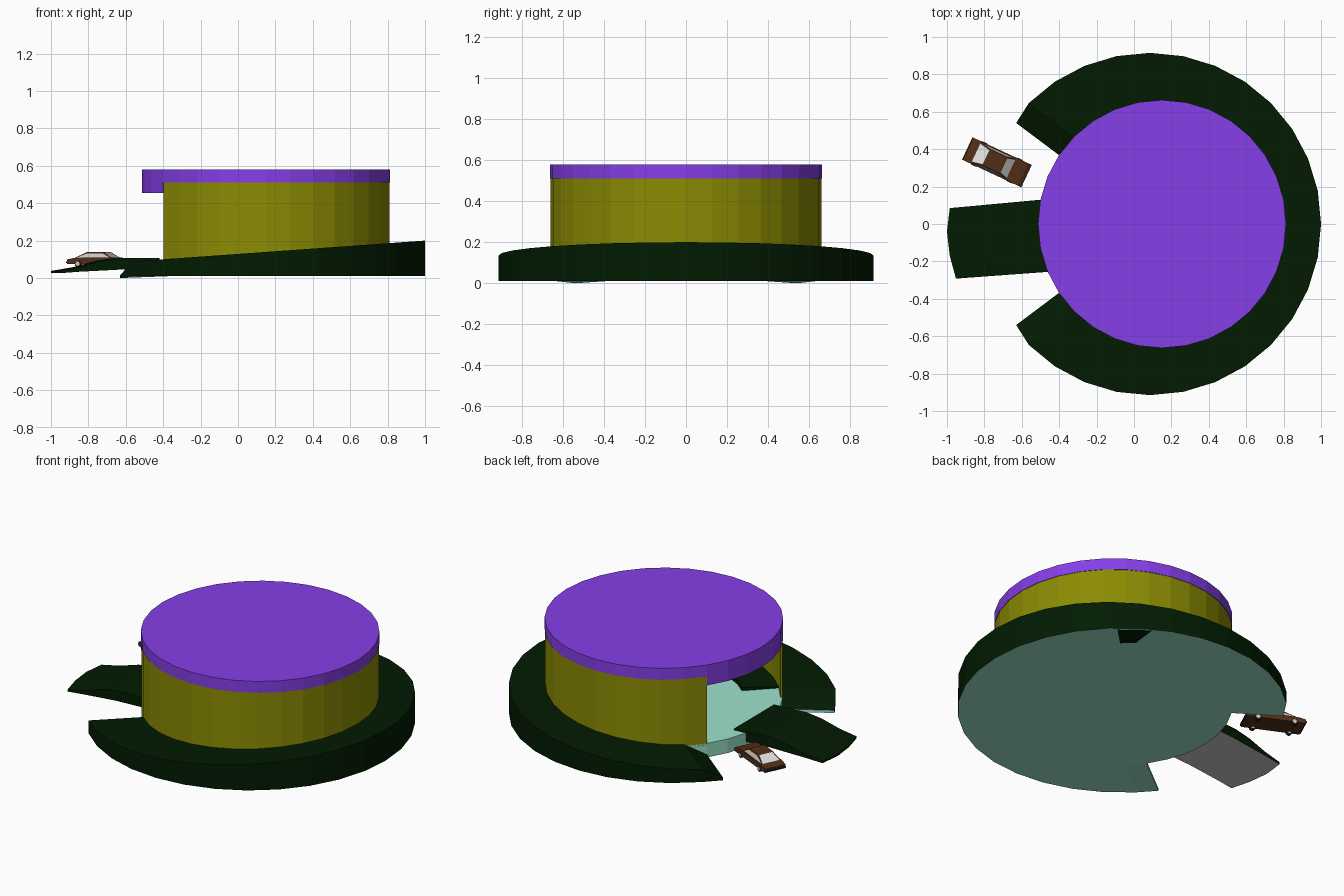
import bpy, bmesh, math
from mathutils import Matrix, Vector

if "Cube" in bpy.data.objects:
    bpy.data.objects.remove(bpy.data.objects["Cube"])


def mat(name, r, g, b):
    m = bpy.data.materials.new(name)
    m.diffuse_color = (r, g, b, 1)
    m.use_nodes = True
    m.node_tree.nodes["Principled BSDF"].inputs["Base Color"].default_value = m.diffuse_color
    return m


PURPLE = mat("roof purple", .265, .055, .90)
OLIVE = mat("wall olive", .26, .26, .001)
GREEN = mat("dark green", .0005, .011, .0005)
MINT = mat("pale mint", .335, .77, .61)
GREY = mat("grey", .60, .56, .56)
BROWN = mat("car brown", .085, .028, .008)
GLASS = mat("pale glass", .75, .77, .77)
BLACK = mat("tyre dark", .02, .02, .02)

N = 32
BASE = .012


def rim(i, cx, r):
    a = 2 * math.pi * i / N
    return cx + r * math.cos(a), r * math.sin(a)


def slope(x):
    return .129 + .0714 * x


def make(name, verts, faces, mats, rule=None, world=None):
    bm = bmesh.new()
    vs = [bm.verts.new(v) for v in verts]
    for f in faces:
        bm.faces.new([vs[i] for i in f])
    bmesh.ops.recalc_face_normals(bm, faces=bm.faces)
    bm.normal_update()
    if rule:
        for f in bm.faces:
            f.material_index = rule(f)
    me = bpy.data.meshes.new(name)
    bm.to_mesh(me)
    bm.free()
    for m in mats:
        me.materials.append(m)
    ob = bpy.data.objects.new(name, me)
    bpy.context.collection.objects.link(ob)
    if world:
        ob.matrix_world = world
    return ob


def loft(sections):
    """Join equal-sized loops of points into a capped solid strip."""
    k, n = len(sections[0]), len(sections)
    verts = [p for s in sections for p in s]
    faces = [tuple(range(k)), tuple(range((n-1)*k, n*k))]
    for s in range(n - 1):
        for j in range(k):
            faces.append((s*k + j, s*k + (j+1) % k, (s+1)*k + (j+1) % k, (s+1)*k + j))
    return verts, faces


def disc(name, r, bottom, top, material):
    lo = [rim(i, .15, r) + (bottom,) for i in range(N)]
    hi = [rim(i, .15, r) + (top,) for i in range(N)]
    return make(name, *loft([lo, hi]), [material])


def arc_wall(name, first, last, r, thick, bottom, top, material):
    secs = []
    for i in range(first, last + 1):
        (x, y), (u, v) = rim(i, .15, r), rim(i, .15, r - thick)
        secs.append([(x, y, bottom(x)), (x, y, top(x)), (u, v, top(u)), (u, v, bottom(u))])
    return make(name, *loft(secs), [material])


# Building: level floor, open wall, roof with a lintel over the opening
disc("floor", .66, BASE, .098, MINT)
arc_wall("wall", -13, 13, .66, .012, lambda x: slope(x) - .02, lambda x: .515, OLIVE)
disc("roof", .663, .51, .58, PURPLE)
arc_wall("roof_lintel", 13, 19, .663, .015, lambda x: .455, lambda x: .515, PURPLE)

# Sloping lane inside the wall
arc_wall("inner_lane", -12, 12, .65, .21, lambda x: .05, slope, GREEN)

# Sloping outer ring, tapering to the ground at both ends
secs = []
for i in range(-13, 14):
    end = abs(i) == 13
    x, y = rim(i, .085, .915)
    u, v = rim(i, .15, .657)
    if end:
        x, y = -.63, math.copysign(.54, i)
    zo, zi = (.016, .03) if end else (slope(x), slope(u))
    zb = 0 if end else BASE
    secs.append([(x, y, zb), (x, y, zo), (u, v, zi), (u, v, BASE)])
v, f = loft(secs)


def ring_rule(face):
    c = face.calc_center_median()
    at_end = abs(face.normal.z) < .1 and c.x < -.45 and abs(c.y) < .5
    return 1 if face.normal.z < -.5 or at_end else 0


make("outer_ring", v, f, [GREEN, MINT], ring_rule)

# Dark drain plate on the underside
pts = [(.68, .669), (.529, .786), (.51, .622), (.575, .565)]
make("underside_plate", *loft([[(x, y, z) for x, y in pts] for z in (.010, .014)]), [GREEN])

# Curved entrance driveway
starts = [(-.42, .137), (-.42, .01), (-.42, -.12), (-.42, -.253)]
ends = [(-.985, .085), (-1.0, -.04), (-.985, -.17), (-.952, -.292)]
prof = [(0, .106, .045), (.4, .108, .045), (.58, .093, .04),
        (.8, .058, .034), (1, .038, .026)]
secs = []
for u, top, bot in prof:
    row = [(a[0] + (b[0]-a[0])*u, a[1] + (b[1]-a[1])*u) for a, b in zip(starts, ends)]
    secs.append([(x, y, top) for x, y in row] + [(x, y, bot) for x, y in reversed(row)])
v, f = loft(secs)
make("driveway", v, f, [GREEN, GREY], lambda q: 1 if q.normal.z < -.5 else 0)

# Car, modelled along local x and then turned into place
CAR = Matrix.Translation((-.733, .33, 0)) @ Matrix.Rotation(math.radians(-25), 4, 'Z')
W = .066
side = [(-.168, .075), (-.17, .099), (-.125, .108), (.08, .11),
        (.155, .104), (.17, .095), (.168, .075)]
v, f = loft([[(x, y, z) for x, z in side] for y in (-W, W)])
make("car_body", v, f, [BROWN], None, CAR)

low = [(-.128, -.06), (.088, -.06), (.088, .06), (-.128, .06)]
high = [(-.058, -.047), (.035, -.047), (.035, .047), (-.058, .047)]
v, f = loft([[(x, y, .107) for x, y in low], [(x, y, .14) for x, y in high]])
cabin = make("car_cabin", v, f, [BROWN, GLASS, GREY], None, CAR)
bm = bmesh.new()
bm.from_mesh(cabin.data)
panes = [q for q in bm.faces if abs(q.normal.z) < .98]
bmesh.ops.inset_individual(bm, faces=panes, thickness=.009)
for q in panes:
    q.material_index = 1 if q.normal.x < -.3 else 2
bm.to_mesh(cabin.data)
bm.free()


def wheel(name, x, y, r, depth, material):
    pts = [(r*math.cos(i*math.pi/6), r*math.sin(i*math.pi/6)) for i in range(12)]
    secs = [[(x + a, y + d, .077 + b) for a, b in pts] for d in (-depth/2, depth/2)]
    make(name, *loft(secs), [material], None, CAR)


for x in (-.105, .105):
    for s in (-1, 1):
        wheel("car_tyre", x, s * .058, .018, .02, BLACK)
        wheel("car_hub", x, s * .058, .012, .023, GREY)

# Bumpers
for x in (-.171, .171):
    loops = [[(x + a, y, .085 + b) for a, b in
              ((-.004, -.004), (.004, -.004), (.004, .004), (-.004, .004))] for y in (-W, W)]
    make("car_bumper", *loft(loops), [BLACK], None, CAR)
